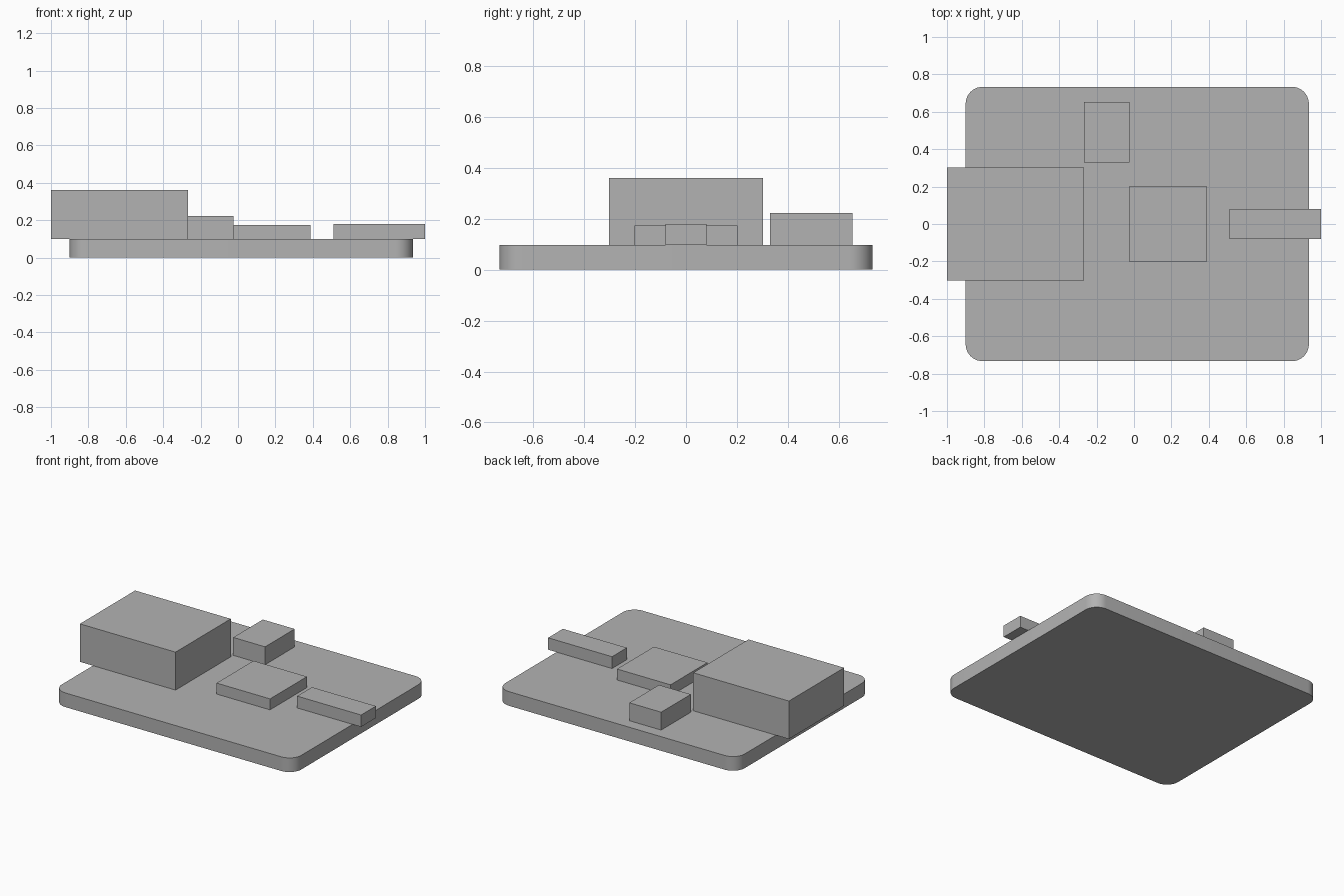
import bpy
import bmesh
from mathutils import Matrix, Vector

cube = bpy.data.objects.get("Cube")
if cube:
    bpy.data.objects.remove(cube, do_unlink=True)

# One grey for the whole model
grey = bpy.data.materials.new("plain grey")
grey.use_nodes = True
colour = (0.45, 0.45, 0.45, 1.0)
grey.diffuse_color = colour
grey.node_tree.nodes["Principled BSDF"].inputs["Base Color"].default_value = colour


def add_box(name, x, y, z, corner=0.0):
    """Box from (min, max) ranges, with optional rounded vertical corners."""
    low, high = (Vector(p) for p in zip(x, y, z))
    bm = bmesh.new()
    bmesh.ops.create_cube(bm, size=1, matrix=Matrix.LocRotScale((low + high) / 2, None, high - low))
    if corner:
        upright = [e for e in bm.edges if abs(e.verts[0].co.z - e.verts[1].co.z) > 0.01]
        bmesh.ops.bevel(bm, geom=upright, offset=corner, segments=10,
                        profile=0.5, affect='EDGES')
    mesh = bpy.data.meshes.new(name)
    bm.to_mesh(mesh)
    bm.free()
    mesh.materials.append(grey)
    obj = bpy.data.objects.new(name, mesh)
    bpy.context.collection.objects.link(obj)
    return obj


TOP = 0.098  # upper surface of the board

# Board with rounded corners, smooth around the corners only
board = add_box("board", (-0.90, 0.935), (-0.733, 0.733), (0, TOP), corner=0.09)
bpy.context.view_layer.objects.active = board
board.select_set(True)
bpy.ops.object.shade_smooth_by_angle(angle=0.6)

# Blocks standing on the board; the large and long ones overhang its ends
add_box("large_block", (-1.0, -0.267), (-0.302, 0.302), (TOP, 0.361))
add_box("small_block", (-0.267, -0.023), (0.329, 0.653), (TOP, 0.222))
add_box("flat_block", (-0.023, 0.387), (-0.202, 0.202), (TOP, 0.174))
add_box("long_block", (0.51, 1.0), (-0.081, 0.081), (TOP, 0.18))
